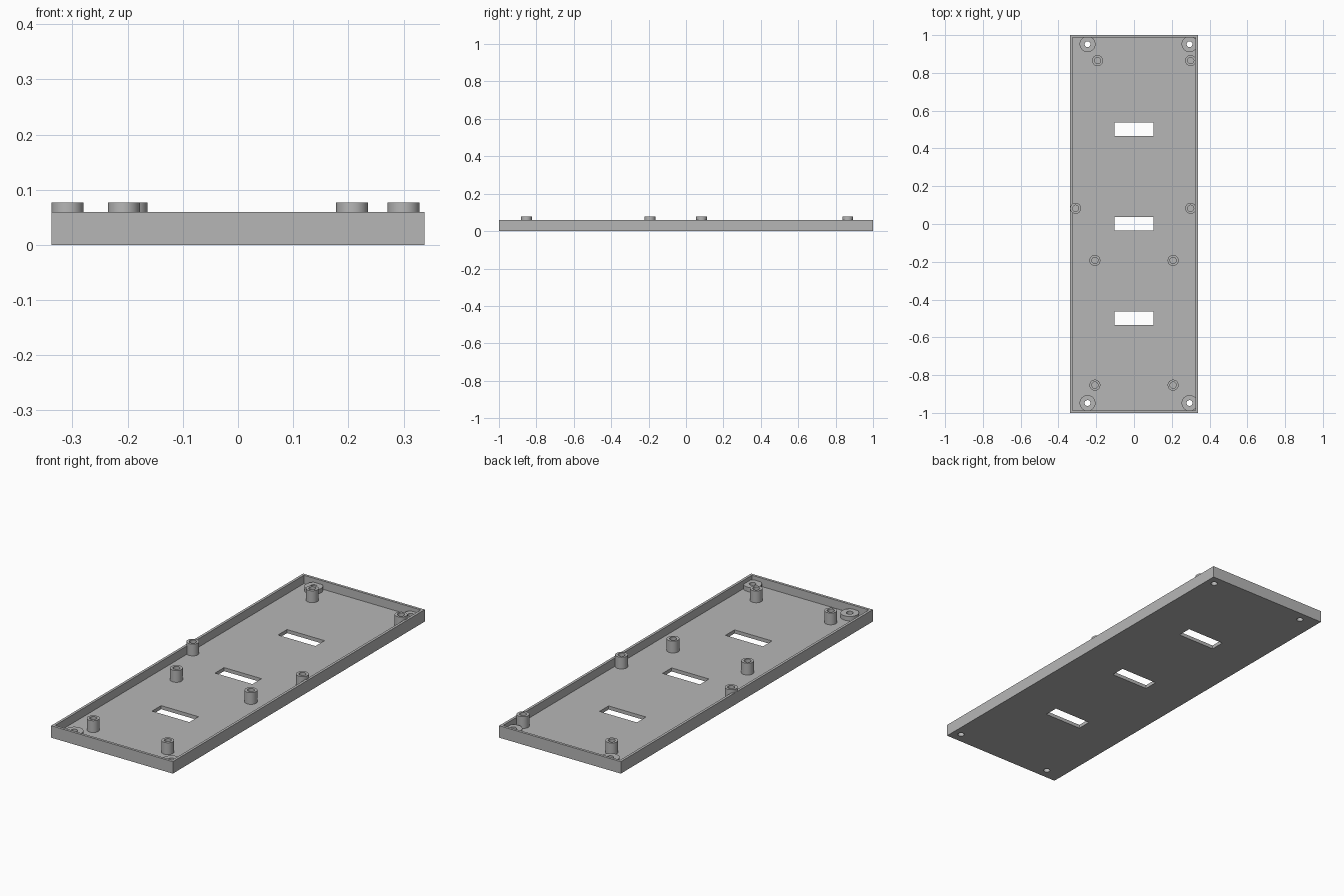
import bpy, bmesh, math
from mathutils import Matrix, Vector

cube = bpy.data.objects.get("Cube")
if cube:
    bpy.data.objects.remove(cube, do_unlink=True)

HALF_W, HALF_L, RIM = 0.338, 1.0, 0.06
WALL, FLOOR = 0.0185, 0.018
SIDES = 40

grey = bpy.data.materials.new("plain grey")
grey.use_nodes = True
grey.diffuse_color = (0.47, 0.47, 0.47, 1)
grey.node_tree.nodes["Principled BSDF"].inputs["Base Color"].default_value = grey.diffuse_color


def finish(name, bm):
    bmesh.ops.recalc_face_normals(bm, faces=bm.faces)
    mesh = bpy.data.meshes.new(name)
    bm.to_mesh(mesh)
    bm.free()
    mesh.materials.append(grey)
    obj = bpy.data.objects.new(name, mesh)
    bpy.context.collection.objects.link(obj)
    return obj


def add_box(bm, centre, size):
    matrix = Matrix.Translation(centre) @ Matrix.Diagonal((*size, 1))
    return bmesh.ops.create_cube(bm, size=1, matrix=matrix)["verts"]


def smooth(obj):
    bpy.ops.object.select_all(action="DESELECT")
    obj.select_set(True)
    bpy.context.view_layer.objects.active = obj
    bpy.ops.object.shade_smooth_by_angle(angle=math.radians(30))


def tube(name, x, y, outer, inner, top):
    """Hollow post: a rectangular wall section swept round its axis."""
    bm = bmesh.new()
    base = FLOOR - 0.004
    section = [(inner, base), (outer, base), (outer, top), (inner, top)]
    rings = []
    for i in range(SIDES):
        a = math.tau * i / SIDES
        rings.append([bm.verts.new((x + r * math.cos(a), y + r * math.sin(a), z))
                      for r, z in section])
    for i, ring in enumerate(rings):
        after = rings[(i + 1) % SIDES]
        for j in range(4):
            k = (j + 1) % 4
            bm.faces.new((ring[j], after[j], after[k], ring[k]))
    smooth(finish(name, bm))


# Open tray: a block with its top inset and pushed down to the floor
bm = bmesh.new()
add_box(bm, (0, 0, RIM / 2), (2 * HALF_W, 2 * HALF_L, RIM))
bm.normal_update()
top = max(bm.faces, key=lambda f: f.calc_center_median().z)
bmesh.ops.inset_region(bm, faces=[top], thickness=WALL)
well = bmesh.ops.extrude_discrete_faces(bm, faces=[top])["faces"]
bmesh.ops.translate(bm, verts=well[0].verts, vec=Vector((0, 0, FLOOR - RIM)))
tray = finish("tray", bm)

# Cutters for the slots and corner screw holes
corners = [(x, y) for x in (-0.246, 0.294) for y in (-0.948, 0.952)]
HOLE = 0.0155
bm = bmesh.new()
for y in (-0.498, 0.002, 0.502):
    add_box(bm, (0, y, 0), (0.208, 0.072, 0.1))
for x, y in corners:
    bmesh.ops.create_cone(bm, cap_ends=True, segments=SIDES, radius1=HOLE, radius2=HOLE,
                          depth=0.1, matrix=Matrix.Translation((x, y, 0)))
cutter = finish("hole_cutter", bm)
cutter.hide_render = True

cut = tray.modifiers.new("holes", "BOOLEAN")
cut.operation = "DIFFERENCE"
cut.solver = "EXACT"
cut.object = cutter
bpy.context.view_layer.objects.active = tray
bpy.ops.object.modifier_apply(modifier=cut.name)
bpy.data.objects.remove(cutter, do_unlink=True)
smooth(tray)

# Low screw bosses in the corners
for n, (x, y) in enumerate(corners, 1):
    tube(f"corner_boss_{n}", x, y, 0.042, HOLE, 0.04)

# Tall standoffs, in rows from front to back
rows = [(-0.853, -0.207, 0.207), (-0.193, -0.207, 0.207),
        (0.083, -0.309, 0.3), (0.865, -0.193, 0.3)]
for n, (y, left, right) in enumerate(rows, 1):
    tube(f"standoff_right_{n}", left, y, 0.029, 0.0165, 0.077)
    tube(f"standoff_left_{n}", right, y, 0.029, 0.0165, 0.077)
